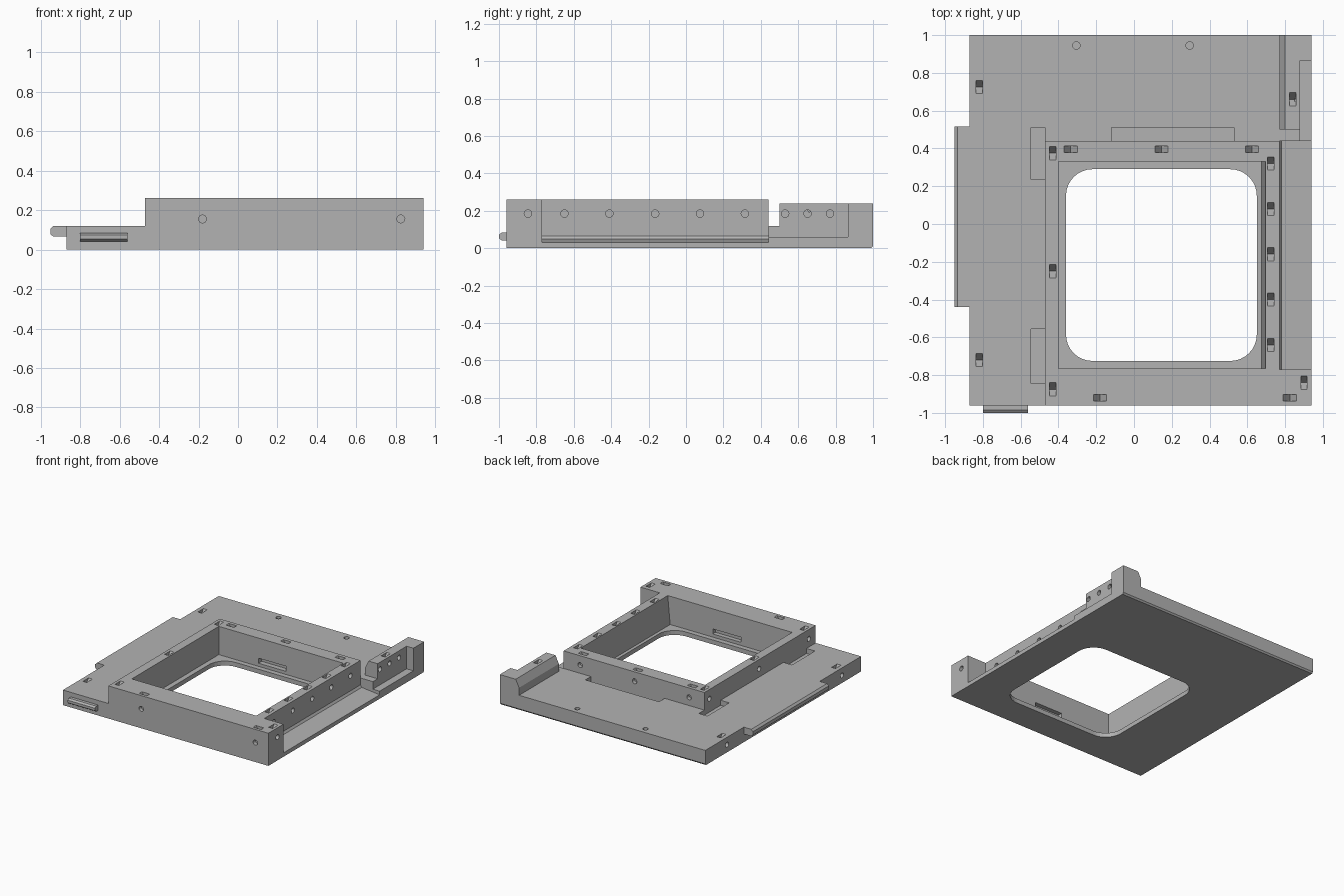
import bpy, bmesh, math
from mathutils import Vector

if "Cube" in bpy.data.objects:
    bpy.data.objects.remove(bpy.data.objects["Cube"])

grey = bpy.data.materials.new("mid_grey")
grey.diffuse_color = (0.45, 0.45, 0.45, 1)
grey.use_nodes = True
grey.node_tree.nodes["Principled BSDF"].inputs["Base Color"].default_value = grey.diffuse_color

# axis -> placement of a 2D profile point (u, v) at distance w
PLACE = {'x': lambda u, v, w: (w, u, v),
         'y': lambda u, v, w: (u, w, v),
         'z': lambda u, v, w: (u, v, w)}


def add_prism(bm, pts, axis, lo, hi):
    place = PLACE[axis]
    a = [bm.verts.new(place(u, v, lo)) for u, v in pts]
    b = [bm.verts.new(place(u, v, hi)) for u, v in pts]
    faces = [bm.faces.new(a), bm.faces.new(b)]
    for i in range(len(pts)):
        j = (i + 1) % len(pts)
        faces.append(bm.faces.new((a[i], a[j], b[j], b[i])))
    bmesh.ops.recalc_face_normals(bm, faces=faces)


def make(name, prisms):
    bm = bmesh.new()
    for p in prisms:
        add_prism(bm, *p)
    me = bpy.data.meshes.new(name)
    bm.to_mesh(me)
    bm.free()
    me.materials.append(grey)
    ob = bpy.data.objects.new(name, me)
    bpy.context.collection.objects.link(ob)
    return ob


def rect(u0, u1, v0, v1):
    return [(u0, v0), (u1, v0), (u1, v1), (u0, v1)]


def box(x0, x1, y0, y1, z0, z1):
    return (rect(x0, x1, y0, y1), 'z', z0, z1)


def circle(u, v, r, n=16):
    return [(u + r * math.cos(2 * math.pi * i / n),
             v + r * math.sin(2 * math.pi * i / n)) for i in range(n)]


def rounded(u0, u1, v0, v1, r, n=8):
    pts = []
    corners = [(u1 - r, v1 - r), (u0 + r, v1 - r), (u0 + r, v0 + r), (u1 - r, v0 + r)]
    for k, (cu, cv) in enumerate(corners):
        for i in range(n + 1):
            a = math.pi / 2 * (k + i / n)
            pts.append((cu + r * math.cos(a), cv + r * math.sin(a)))
    return pts


def combine(body, prisms, op='DIFFERENCE'):
    tool = make("cutter", prisms)
    tool.hide_render = True
    m = body.modifiers.new("cut", 'BOOLEAN')
    m.operation, m.object, m.solver = op, tool, 'EXACT'
    bpy.context.view_layer.objects.active = body
    bpy.ops.object.modifier_apply(modifier=m.name)
    bpy.data.objects.remove(tool, do_unlink=True)


# base plate with eased lower back edge
body = make("frame_body", [([(-0.96, 0), (0.99, 0), (1.0, 0.012), (1.0, 0.12), (-0.96, 0.12)],
                            'x', -0.87, 0.94)])

# raised frame and rear corner block with one sloped shoulder
combine(body, [box(-0.47, 0.94, -0.96, 0.44, 0.06, 0.26)], 'UNION')
combine(body, [([(0.77, 0.06), (0.94, 0.06), (0.94, 0.24), (0.80, 0.24), (0.77, 0.18)],
                'y', 0.50, 1.0)], 'UNION')

# side channel with sloping floor
combine(body, [([(0.77, 0.065), (0.782, 0.048), (1.0, 0.025), (1.0, 0.3), (0.77, 0.3)],
                'y', -0.77, 0.44)])
# step in the rear corner block
combine(body, [box(0.88, 1.0, 0.44, 0.865, 0.06, 0.3)])

# central well, then the rounded opening through its floor
combine(body, [([(-0.40, 0.035), (0.675, 0.035), (0.70, 0.3), (-0.40, 0.3)],
                'y', -0.765, 0.33)])
combine(body, [(rounded(-0.36, 0.65, -0.725, 0.29, 0.14), 'z', -0.1, 0.2)])

# shallow pockets beside the frame walls
combine(body, [box(-0.545, -0.47, 0.235, 0.51, 0.08, 0.2),
               box(-0.545, -0.47, -0.845, -0.555, 0.08, 0.2),
               box(-0.12, 0.53, 0.44, 0.51, 0.08, 0.2)])
# slots in the inner walls
combine(body, [box(-0.05, 0.19, 0.30, 0.37, 0.06, 0.10),
               box(0.05, 0.30, -0.80, -0.74, 0.06, 0.10)])

# V-shaped notches on the top faces
H, W, D = 0.035, 0.017, 0.05


def vee(c, top):
    return [(c - H, top + 0.01), (c - H, top), (c, top - D), (c + H, top), (c + H, top + 0.01)]


notches = []
along_y = [(-0.43, y, 0.26) for y in (0.375, -0.25, -0.875)]
along_y += [(0.725, y, 0.26) for y in (0.32, 0.08, -0.16, -0.40, -0.64)]
along_y += [(-0.82, 0.725, 0.12), (-0.82, -0.72, 0.12), (0.84, 0.66, 0.24), (0.90, -0.84, 0.26)]
for x, y, top in along_y:
    notches.append((vee(y, top), 'x', x - W, x + W))
for x, y in [(-0.335, 0.395), (0.145, 0.395), (0.625, 0.395), (-0.18, -0.92), (0.825, -0.92)]:
    notches.append((vee(x, 0.26), 'y', y - W, y + W))
combine(body, notches)

# round holes on every side
R = 0.02
holes = [(circle(y, 0.185, R), 'x', 0.745, 0.80) for y in (-0.65, -0.41, -0.165, 0.075, 0.315)]
holes += [(circle(y, 0.185, R), 'x', 0.85, 0.90) for y in (0.53, 0.65, 0.77)]
holes += [(circle(-0.845, 0.185, R), 'x', 0.91, 0.97)]
holes += [(circle(y, 0.185, R), 'x', -0.50, -0.445) for y in (0.375, -0.25, -0.875)]
holes += [(circle(y, 0.06, R), 'x', -0.90, -0.84) for y in (0.725, -0.72)]
holes += [(circle(x, 0.155, R), 'y', -0.99, -0.93) for x in (-0.18, 0.825)]
holes += [(circle(x, 0.185, R), 'y', 0.41, 0.46) for x in (-0.335, 0.145, 0.625)]
holes += [(circle(x, 0.945, R), 'z', 0.06, 0.14) for x in (-0.305, 0.295)]
combine(body, holes)

# side tongue with eased outer edge
make("side_tongue", [([(-0.87, 0.065), (-0.935, 0.065), (-0.95, 0.078), (-0.95, 0.105),
                       (-0.935, 0.12), (-0.87, 0.12)], 'y', -0.44, 0.515)])

# front tongue with eased outer edge
make("front_tongue", [([(-0.96, 0.042), (-0.985, 0.042), (-1.0, 0.053), (-1.0, 0.073),
                        (-0.985, 0.084), (-0.96, 0.084)], 'x', -0.80, -0.56)])
